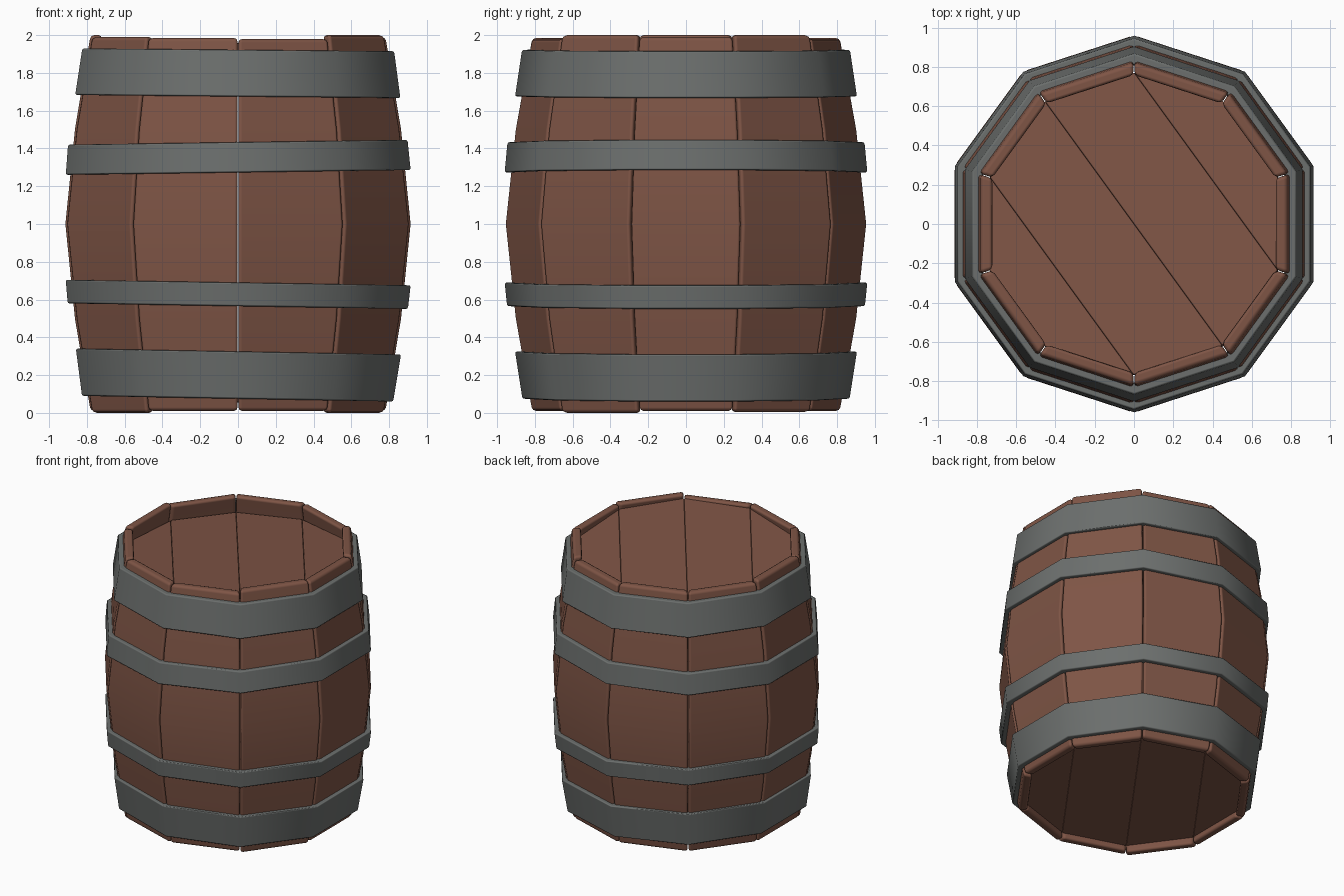
import bpy, bmesh
from math import sin, cos, radians

if "Cube" in bpy.data.objects:
    bpy.data.objects.remove(bpy.data.objects["Cube"])

SIDES = 10
STEP = 360 / SIDES


def material(name, rgb):
    m = bpy.data.materials.new(name)
    m.diffuse_color = (*rgb, 1)
    m.use_nodes = True
    m.node_tree.nodes["Principled BSDF"].inputs["Base Color"].default_value = m.diffuse_color
    return m


WOOD = material("brown_wood", (0.21, 0.09, 0.06))
IRON = material("grey_iron", (0.15, 0.16, 0.155))


def corner(i, r, z, start=90):
    """Corner i of the ten-sided ring."""
    a = radians(start + STEP * i)
    return (r * cos(a), r * sin(a), z)


def make(name, loops, mat, bevel, closed=False):
    """Solid from a series of cross-section loops, capped or joined end to end."""
    bm = bmesh.new()
    rings = [[bm.verts.new(p) for p in loop] for loop in loops]
    n = len(rings[0])
    pairs = list(zip(rings, rings[1:]))
    if closed:
        pairs.append((rings[-1], rings[0]))
    else:
        bm.faces.new(rings[0])
        bm.faces.new(rings[-1])
    for a, b in pairs:
        for j in range(n):
            k = (j + 1) % n
            bm.faces.new((a[j], a[k], b[k], b[j]))
    bmesh.ops.recalc_face_normals(bm, faces=bm.faces)
    me = bpy.data.meshes.new(name)
    bm.to_mesh(me)
    bm.free()
    for p in me.polygons:
        p.use_smooth = True
    me.materials.append(mat)
    ob = bpy.data.objects.new(name, me)
    bpy.context.collection.objects.link(ob)
    mod = ob.modifiers.new("edge_bevel", 'BEVEL')
    mod.width = bevel
    mod.segments = 2
    mod.limit_method = 'ANGLE'
    mod.angle_limit = radians(50)
    mod.harden_normals = True
    return ob


# Staves: bulging boards with slightly uneven ends
TOPS = [1.985, 1.985, 2.0, 1.99, 1.985, 1.98, 2.0, 1.99, 2.0, 1.98]
BOTTOMS = [0.01, 0.01, 0.01, 0.0, 0.01, 0.01, 0.0, 0.01, 0.005, 0.01]
GAP = 0.004
for i in range(SIDES):
    profile = [(BOTTOMS[i], 0.82), (0.5, 0.907), (1.0, 0.96),
               (1.5, 0.907), (TOPS[i], 0.82)]
    loops = []
    for z, r in profile:
        a, b = i + GAP, i + 1 - GAP
        loops.append([corner(a, r, z), corner(b, r, z),
                      corner(b, r - 0.065, z), corner(a, r - 0.065, z)])
    make(f"stave_{i + 1}", loops, WOOD, 0.02)

# Hoops: low z, high z, low radius, high radius, sideways tilt
HOOPS = {
    "top_hoop": (1.675, 1.922, 0.905, 0.868, 0.009),
    "upper_hoop": (1.273, 1.433, 0.96, 0.945, -0.014),
    "lower_hoop": (0.565, 0.69, 0.947, 0.96, 0.016),
    "bottom_hoop": (0.075, 0.325, 0.866, 0.905, 0.018),
}
for name, (z0, z1, r0, r1, tilt) in HOOPS.items():
    mid, h = (z0 + z1) / 2, (z1 - z0) / 2
    section = [(r0, -h), (r1, h), (r1 - 0.06, h), (r0 - 0.06, -h)]
    loops = [[corner(i, r, z) for i in range(SIDES)] for r, z in section]
    hoop = make(name, loops, IRON, 0.01, closed=True)
    hoop.location.z = mid
    hoop.rotation_euler.y = tilt

# Lids: four planks each, split between opposite corners
PLANKS = [(0, 1, 4, 5), (1, 2, 3, 4), (0, 9, 6, 5), (9, 8, 7, 6)]
for lid, z, tilt, turn in (("top_lid", 1.885, -0.07, -54),
                           ("bottom_lid", 0.085, 0, 54)):
    for n, ids in enumerate(PLANKS):
        loops = [[corner(i, 0.772, h, start=0) for i in ids]
                 for h in (-0.03, 0.03)]
        plank = make(f"{lid}_plank_{n + 1}", loops, WOOD, 0.008)
        plank.location.z = z
        plank.rotation_euler = (0, tilt, radians(turn))
